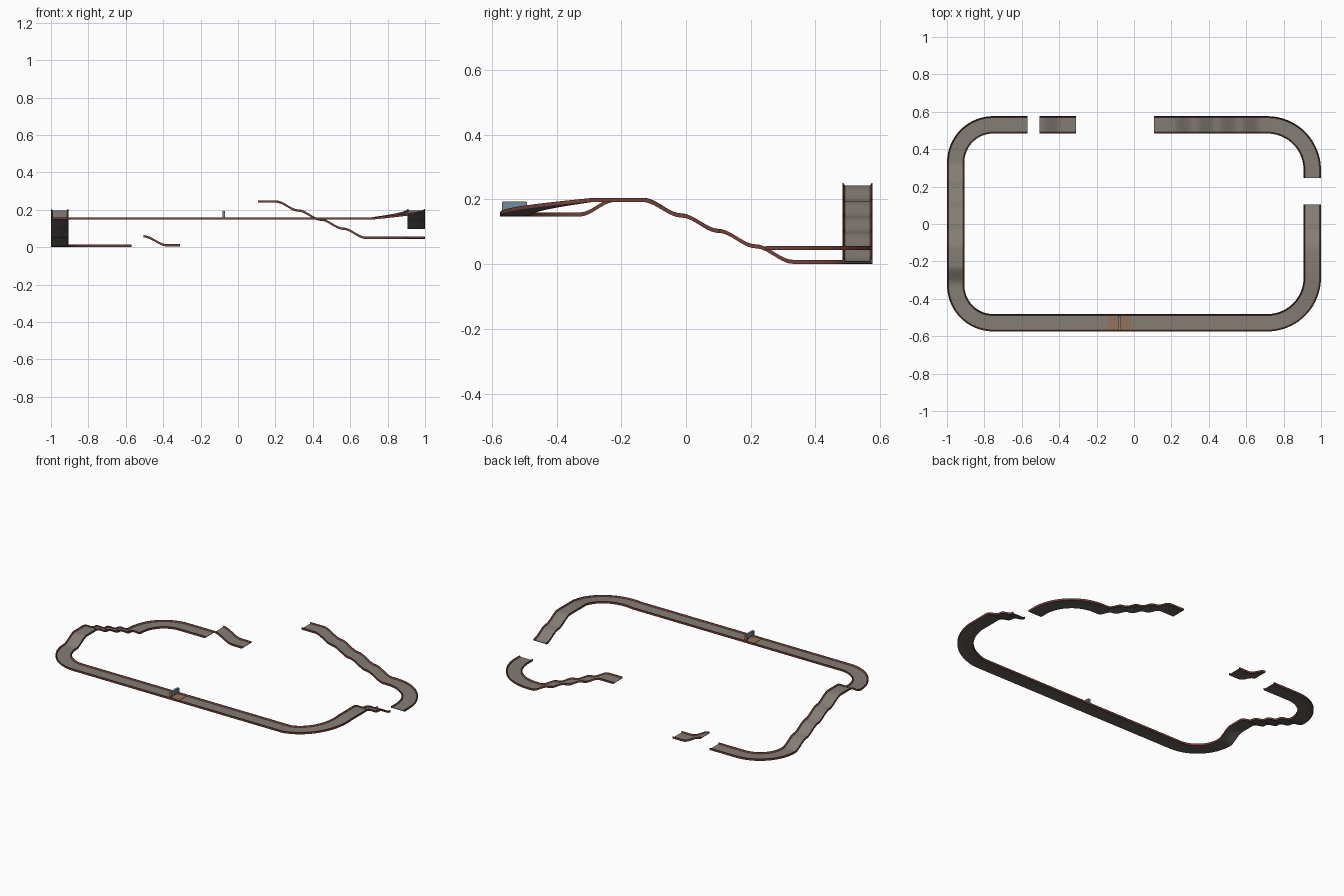
import bpy, bmesh, math
from mathutils import Vector

if "Cube" in bpy.data.objects:
    bpy.data.objects.remove(bpy.data.objects["Cube"])


def material(name, rgb):
    m = bpy.data.materials.new(name)
    m.diffuse_color = (*rgb, 1)
    m.use_nodes = True
    m.node_tree.nodes["Principled BSDF"].inputs["Base Color"].default_value = m.diffuse_color
    return m


ROAD = material("road grey", (0.23, 0.205, 0.175))
RAIL = material("rail red", (0.17, 0.055, 0.04))
UNDER = material("underside dark grey", (0.12, 0.11, 0.10))
ORANGE = material("start orange", (0.30, 0.165, 0.10))
STEEL = material("gate grey", (0.22, 0.23, 0.23))
GLASS = material("gate blue", (0.16, 0.27, 0.36))

# Cross-section of the track (sideways, up) and the material of each edge
W = 0.0465
PROFILE = [(-W, 0), (-W, 0.0125), (-W + 0.003, 0.0125), (-W + 0.008, 0.005),
           (W - 0.008, 0.005), (W - 0.003, 0.0125), (W, 0.0125), (W, 0),
           (W - 0.006, 0.002), (-W + 0.006, 0.002)]
EDGE_MATS = [1, 1, 1, 0, 1, 1, 1, 1, 2, 1]


def path(x, y, z, heading, pieces):
    """Turtle: ('S', length, rise) straight with eased rise, ('C', radius, rise) left turn."""
    pts = [(x, y, z, heading)]
    for kind, size, rise in pieces:
        x, y, z, a = pts[-1]
        if kind == 'S':
            n = 10 if rise else 1
            for i in range(1, n + 1):
                t = i / n
                ease = 0.5 * t + 0.5 * (t * t * (3 - 2 * t))
                ease = t * t * (3 - 2 * t) if rise else ease
                pts.append((x + math.cos(a) * size * t, y + math.sin(a) * size * t,
                            z + rise * ease, a))
        else:
            cx, cy = x - math.sin(a) * size, y + math.cos(a) * size
            n = 20
            for i in range(1, n + 1):
                b = a + math.pi / 2 * i / n
                pts.append((cx + math.sin(b) * size, cy - math.cos(b) * size,
                            z + rise * i / n, b))
    return pts


def finish(name, bm, mats):
    bmesh.ops.recalc_face_normals(bm, faces=bm.faces)
    me = bpy.data.meshes.new(name)
    bm.to_mesh(me)
    bm.free()
    for m in mats:
        me.materials.append(m)
    ob = bpy.data.objects.new(name, me)
    bpy.context.collection.objects.link(ob)
    return ob


def track(name, pts):
    bm = bmesh.new()
    rings = []
    for x, y, z, a in pts:
        side = Vector((-math.sin(a), math.cos(a), 0))
        rings.append([bm.verts.new(Vector((x, y, z + v)) + side * u) for u, v in PROFILE])
    k = len(PROFILE)
    for r, s in zip(rings, rings[1:]):
        for i in range(k):
            j = (i + 1) % k
            bm.faces.new((r[i], r[j], s[j], s[i])).material_index = EDGE_MATS[i]
    for r in (rings[0], rings[-1]):
        bm.faces.new(r).material_index = 2
    ob = finish(name, bm, [ROAD, RAIL, UNDER])
    bpy.ops.object.select_all(action='DESELECT')
    ob.select_set(True)
    bpy.context.view_layer.objects.active = ob
    bpy.ops.object.shade_smooth_by_angle(angle=math.radians(25))


def box(name, lo, hi, mat):
    bm = bmesh.new()
    bmesh.ops.create_cube(bm, size=1)
    for v in bm.verts:
        v.co = [l + (h - l) * (c + 0.5) for l, h, c in zip(lo, hi, v.co)]
    return finish(name, bm, [mat])


# Main run: back left, up the left side, along the front, down the right side
track("main_track", path(-0.57, 0.53, 0.001, math.pi, [
    ('S', 0.183, 0), ('C', 0.20, 0)] + [('S', 0.115, 0.0478)] * 4 + [
    ('S', 0.09, 0), ('S', 0.108, -0.045), ('C', 0.20, 0), ('S', 1.466, 0),
    ('C', 0.24, 0.045), ('S', 0.153, 0)] + [('S', 0.12, -0.0482)] * 2))

# Back right run: corner, then the stepped climb
track("climbing_track", path(0.953, 0.245, 0.044, math.pi / 2, [
    ('S', 0.045, 0), ('C', 0.24, 0), ('S', 0.03, 0)]
    + [('S', 0.12, 0.0485)] * 4 + [('S', 0.095, 0)]))

# Loose landing ramp at the back
track("landing_ramp", path(-0.31, 0.53, 0.004, math.pi, [
    ('S', 0.07, 0), ('S', 0.125, 0.048)]))

# Start plates on the road, either side of the gate
GX, GY, GZ = -0.076, -0.53, 0.147
for label, a, b in (("left", -0.135, GX - 0.007), ("right", GX + 0.007, -0.018)):
    box("start_plate_" + label, (a, GY - 0.037, GZ + 0.005), (b, GY + 0.037, GZ + 0.007), ORANGE)

# Start gate: two posts, a top beam and a blue panel
for label, s in (("front", -1), ("back", 1)):
    y = GY + s * 0.036
    box("gate_post_" + label, (GX - 0.007, y - 0.003, GZ + 0.005),
        (GX + 0.007, y + 0.003, GZ + 0.045), STEEL)
box("gate_beam", (GX - 0.007, GY - 0.035, GZ + 0.041), (GX + 0.007, GY + 0.035, GZ + 0.046), STEEL)
box("gate_panel", (GX - 0.005, GY - 0.033, GZ + 0.022), (GX + 0.005, GY + 0.033, GZ + 0.041), GLASS)
